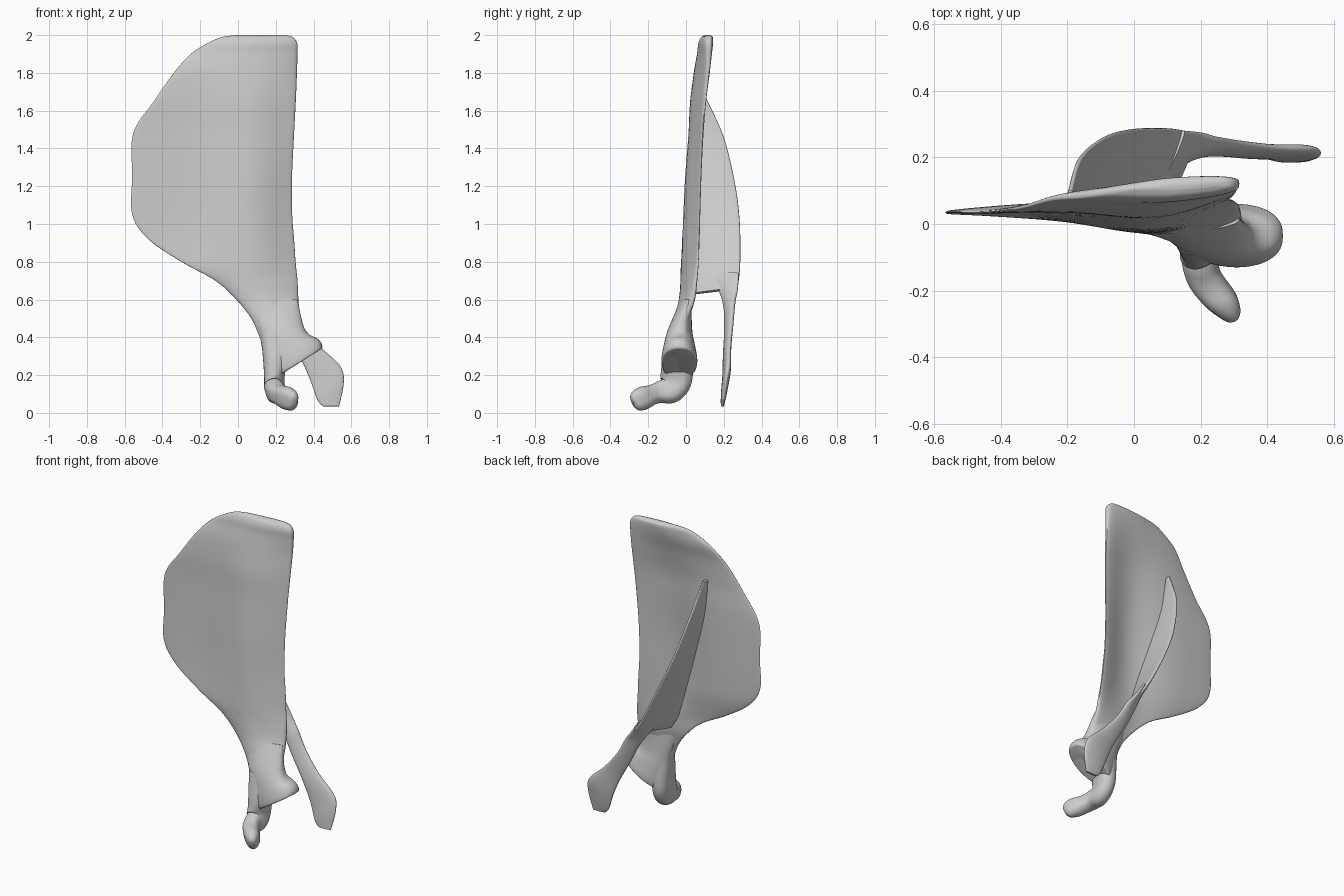
import bpy
import math
from mathutils import Vector

if "Cube" in bpy.data.objects:
    bpy.data.objects.remove(bpy.data.objects["Cube"], do_unlink=True)

bone = bpy.data.materials.new("bone grey")
bone.use_nodes = True
grey = (0.6, 0.6, 0.6, 1)
bone.diffuse_color = grey
bone.node_tree.nodes["Principled BSDF"].inputs["Base Color"].default_value = grey

SIDES = 56


def smooth_rows(rows, steps=6):
    """Catmull-Rom interpolation of rows of numbers."""
    out = []
    for i in range(len(rows) - 1):
        near = [rows[max(0, min(len(rows) - 1, i + k))] for k in (-1, 0, 1, 2)]
        for s in range(steps):
            t = s / steps
            out.append([b + 0.5 * t * (c - a + t * (2 * a - 5 * b + 4 * c - d
                        + t * (3 * (b - c) + d - a)))
                        for a, b, c, d in zip(*near)])
    return out + [list(rows[-1])]


def loft(name, rings):
    """Closed skin over a list of rings."""
    n = len(rings[0])
    verts = [p for ring in rings for p in ring]
    faces = [(r * n + i, r * n + (i + 1) % n, (r + 1) * n + (i + 1) % n, (r + 1) * n + i)
             for r in range(len(rings) - 1) for i in range(n)]
    for start, flip in ((0, True), (len(verts) - n, False)):
        hub = len(verts)
        verts.append(sum((Vector(p) for p in verts[start:start + n]), Vector()) / n)
        for i in range(n):
            j = (i + 1) % n
            faces.append((start + j, start + i, hub) if flip else (start + i, start + j, hub))
    mesh = bpy.data.meshes.new(name)
    mesh.from_pydata(verts, [], faces)
    mesh.materials.append(bone)
    obj = bpy.data.objects.new(name, mesh)
    bpy.context.collection.objects.link(obj)
    bpy.ops.object.select_all(action="DESELECT")
    obj.select_set(True)
    bpy.context.view_layer.objects.active = obj
    bpy.ops.object.mode_set(mode="EDIT")
    bpy.ops.mesh.select_all(action="SELECT")
    bpy.ops.mesh.normals_make_consistent(inside=False)
    bpy.ops.object.mode_set(mode="OBJECT")
    bpy.ops.object.shade_smooth_by_angle(angle=math.radians(50))


def ribbon(name, rows, power=0.8):
    """Rows hold one edge, the other edge, and the half thickness."""
    rows = smooth_rows([(*a, *b, t) for a, b, t in rows])
    ends = [(Vector(r[:3]), Vector(r[3:6]), r[6]) for r in rows]
    mids = [(a + b) / 2 for a, b, t in ends]
    rings = []
    for i, (a, b, t) in enumerate(ends):
        along = mids[min(i + 1, len(mids) - 1)] - mids[max(i - 1, 0)]
        side = along.cross(b - a).normalized() * t
        ring = []
        for k in range(SIDES):
            ang = math.tau * k / SIDES
            s = math.sin(ang)
            ring.append(mids[i] + (b - a) / 2 * math.cos(ang)
                        + side * math.copysign(abs(s) ** power, s))
        rings.append(ring)
    loft(name, rings)


# Blade: height, inner x, outer x, inner y, outer y, forward bulge, half thickness middle / outer
blade_rows = [
    (2.0, -.01, .25, .105, .122, 0, .01, .014),
    (1.988, -.09, .292, .095, .122, 0, .028, .03),
    (1.955, -.165, .314, .085, .12, .003, .034, .037),
    (1.9, -.25, .315, .076, .12, .01, .03, .034),
    (1.8, -.34, .312, .05, .115, .022, .023, .028),
    (1.65, -.445, .306, .036, .1, .038, .018, .022),
    (1.48, -.555, .297, .036, .088, .046, .016, .018),
    (1.25, -.56, .286, .036, .078, .059, .016, .016),
    (1.05, -.56, .287, .033, .072, .063, .017, .016),
    (.92, -.475, .297, .03, .068, .06, .02, .017),
    (.8, -.30, .305, .02, .062, .05, .022, .018),
    (.7, -.12, .315, .01, .052, .033, .026, .022),
    (.6, -.01, .32, 0, .033, .02, .035, .03),
    (.5, .07, .33, -.02, -.01, .01, .045, .04),
    (.4, .115, .365, -.03, -.03, .005, .065, .06),
]
rings = []
for z, x0, x1, y0, y1, bulge, tm, t1 in smooth_rows(blade_rows):
    ring = []
    for k in range(SIDES):
        ang = math.tau * k / SIDES
        u, s = math.cos(ang), math.sin(ang)
        x = (x0 + x1) / 2 + (x1 - x0) / 2 * u
        y = (y0 + y1) / 2 + (y1 - y0) / 2 * u
        # The bulge follows an upright line near the outer edge
        y -= bulge * math.exp(-((x - .08) / .22) ** 2) * (1 - u ** 4)
        thick = tm + (t1 - tm) * max(u, 0) - .4 * tm * max(-u, 0)
        ring.append((x, y + thick * math.copysign(abs(s) ** .6, s), z))
    rings.append(ring)
loft("blade", rings)

# Ridge standing on the back of the blade
ribbon("back_ridge", [
    ((-.20, .06, 1.68), (-.19, .10, 1.68), .008),
    ((-.17, .04, 1.45), (-.16, .20, 1.46), .012),
    ((-.10, .02, 1.2), (-.085, .262, 1.2), .013),
    ((-.04, .005, 1.0), (0, .285, 1.0), .013),
    ((.02, .005, .8), (.10, .287, .8), .014),
    ((.05, .015, .7), (.16, .278, .7), .014),
    ((.085, .03, .63), (.19, .27, .66), .01),
], power=.5)

# Arm of the ridge, ending in a flat paddle
ribbon("ridge_arm", [
    ((.06, .09, .74), (.15, .28, .74), .012),
    ((.13, .17, .65), (.21, .272, .65), .018),
    ((.19, .205, .55), (.26, .255, .59), .02),
    ((.25, .21, .43), (.325, .243, .48), .018),
    ((.33, .205, .29), (.425, .23, .36), .018),
    ((.38, .205, .18), (.54, .225, .25), .02),
    ((.42, .195, .07), (.56, .21, .16), .016),
    ((.45, .19, .035), (.535, .195, .035), .008),
])

# Neck flaring to a hollow joint socket
ribbon("neck_and_socket", [
    ((.05, -.01, .6), (.315, .015, .6), .025),
    ((.11, -.03, .43), (.355, -.03, .44), .065),
    ((.135, -.035, .3), (.425, -.035, .39), .085),
    ((.17, -.035, .2), (.446, -.035, .355), .095),
    ((.2, -.035, .185), (.436, -.035, .335), .085),
    ((.25, -.035, .235), (.385, -.035, .33), .045),
])

# Hook curling forward below the socket
ribbon("front_hook", [
    ((.12, -.035, .42), (.28, -.035, .42), .06),
    ((.133, -.045, .28), (.262, -.045, .28), .08),
    ((.14, -.05, .17), (.245, -.055, .19), .085),
    ((.145, -.075, .11), (.245, -.085, .14), .075),
    ((.15, -.13, .1), (.252, -.135, .12), .06),
    ((.168, -.185, .09), (.27, -.165, .105), .053),
    ((.215, -.245, .075), (.305, -.21, .08), .062),
    ((.262, -.28, .06), (.318, -.25, .065), .052),
    ((.282, -.288, .055), (.312, -.275, .055), .03),
], power=.7)
